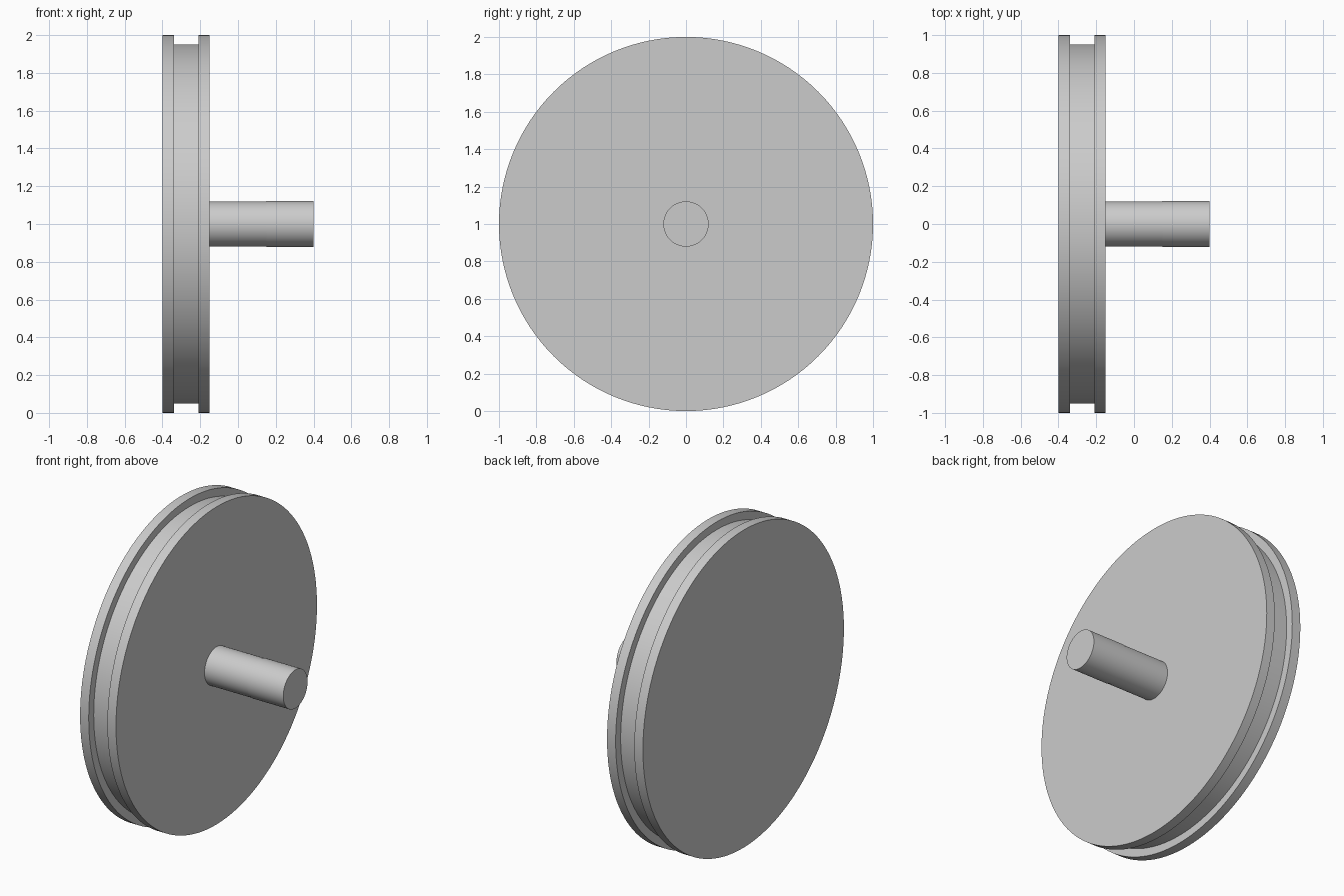
import bpy
import bmesh
import math
from mathutils import Matrix

cube = bpy.data.objects.get("Cube")
if cube:
    bpy.data.objects.remove(cube, do_unlink=True)

# Single grey finish
grey = bpy.data.materials.new("plain_grey")
grey.use_nodes = True
colour = (0.6, 0.6, 0.6, 1)
grey.diffuse_color = colour
grey.node_tree.nodes["Principled BSDF"].inputs["Base Color"].default_value = colour


def lathe(name, profile, sides):
    """Spin an (x, radius) profile about the wheel axis, with flat end caps."""
    bm = bmesh.new()
    rings = []
    for x, radius in profile:
        ring = bmesh.ops.create_circle(
            bm, segments=sides, radius=radius,
            matrix=Matrix.Translation((x, 0, 1)) @ Matrix.Rotation(math.pi / 2, 4, "Y"))
        rings.append(ring["verts"])
    for a, b in zip(rings, rings[1:]):
        for i in range(sides):
            j = (i + 1) % sides
            bm.faces.new((a[i], a[j], b[j], b[i]))
    bm.faces.new(rings[0])
    bm.faces.new(rings[-1])
    bmesh.ops.recalc_face_normals(bm, faces=bm.faces)
    mesh = bpy.data.meshes.new(name)
    bm.to_mesh(mesh)
    bm.free()
    mesh.materials.append(grey)
    obj = bpy.data.objects.new(name, mesh)
    bpy.context.collection.objects.link(obj)
    bpy.ops.object.select_all(action="DESELECT")
    obj.select_set(True)
    bpy.context.view_layer.objects.active = obj
    bpy.ops.object.shade_smooth_by_angle(angle=math.radians(30))
    return obj


# Wheel disc with a square groove between two flanges
lathe("grooved_wheel", [(-0.4, 1), (-0.34, 1), (-0.34, 0.95),
                        (-0.21, 0.95), (-0.21, 1), (-0.15, 1)], 128)

# Axle with a very slightly wider outer sleeve
lathe("axle", [(-0.15, 0.119), (0.15, 0.119), (0.15, 0.121), (0.4, 0.121)], 64)
